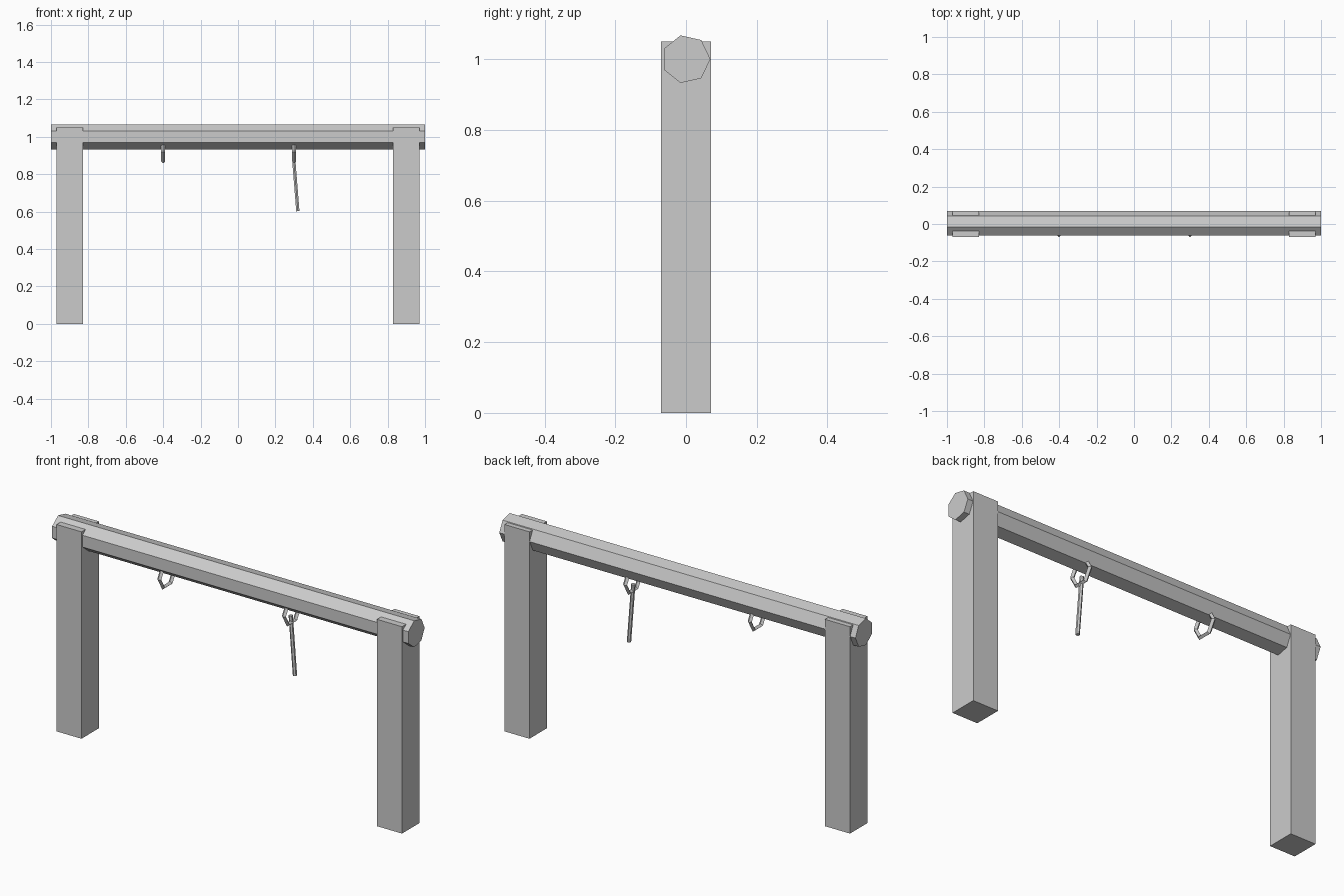
import bpy
from math import pi, sin, cos
from mathutils import Vector

cube = bpy.data.objects.get("Cube")
if cube:
    bpy.data.objects.remove(cube, do_unlink=True)

# One plain grey for every part
grey = bpy.data.materials.new("plain_grey")
grey.use_nodes = True
GREY = (0.6, 0.6, 0.6, 1)
grey.diffuse_color = GREY
grey.node_tree.nodes["Principled BSDF"].inputs["Base Color"].default_value = GREY


def finish(name):
    obj = bpy.context.object
    obj.name = name
    obj.data.materials.append(grey)
    return obj


def rod(name, sides, radius, length, centre, tilt):
    bpy.ops.mesh.primitive_cylinder_add(vertices=sides, radius=radius, depth=length,
                                        location=centre, rotation=(0, tilt, 0))
    return finish(name)


# Square posts
for side, x in (("right", -0.9), ("left", 0.9)):
    bpy.ops.mesh.primitive_cube_add(size=1, location=(x, 0, 0.525))
    post = finish(side + "_post")
    post.scale = (0.14, 0.14, 1.05)

# Seven-sided cross beam
rod("cross_beam", 7, 0.069, 2, (0, 0, 1), pi / 2)

# Six-sided rings hanging from the beam
for side, x in (("right", -0.4), ("left", 0.3)):
    bpy.ops.mesh.primitive_torus_add(major_segments=6, minor_segments=4,
                                     major_radius=0.06, minor_radius=0.011,
                                     location=(x, 0, 0.92), rotation=(pi / 2, 0, pi / 2))
    finish(side + "_ring")

# Thin tilted bar hanging from the left ring
rod("hanging_bar", 6, 0.01, 0.3, (0.308, 0, 0.752), -0.08)
